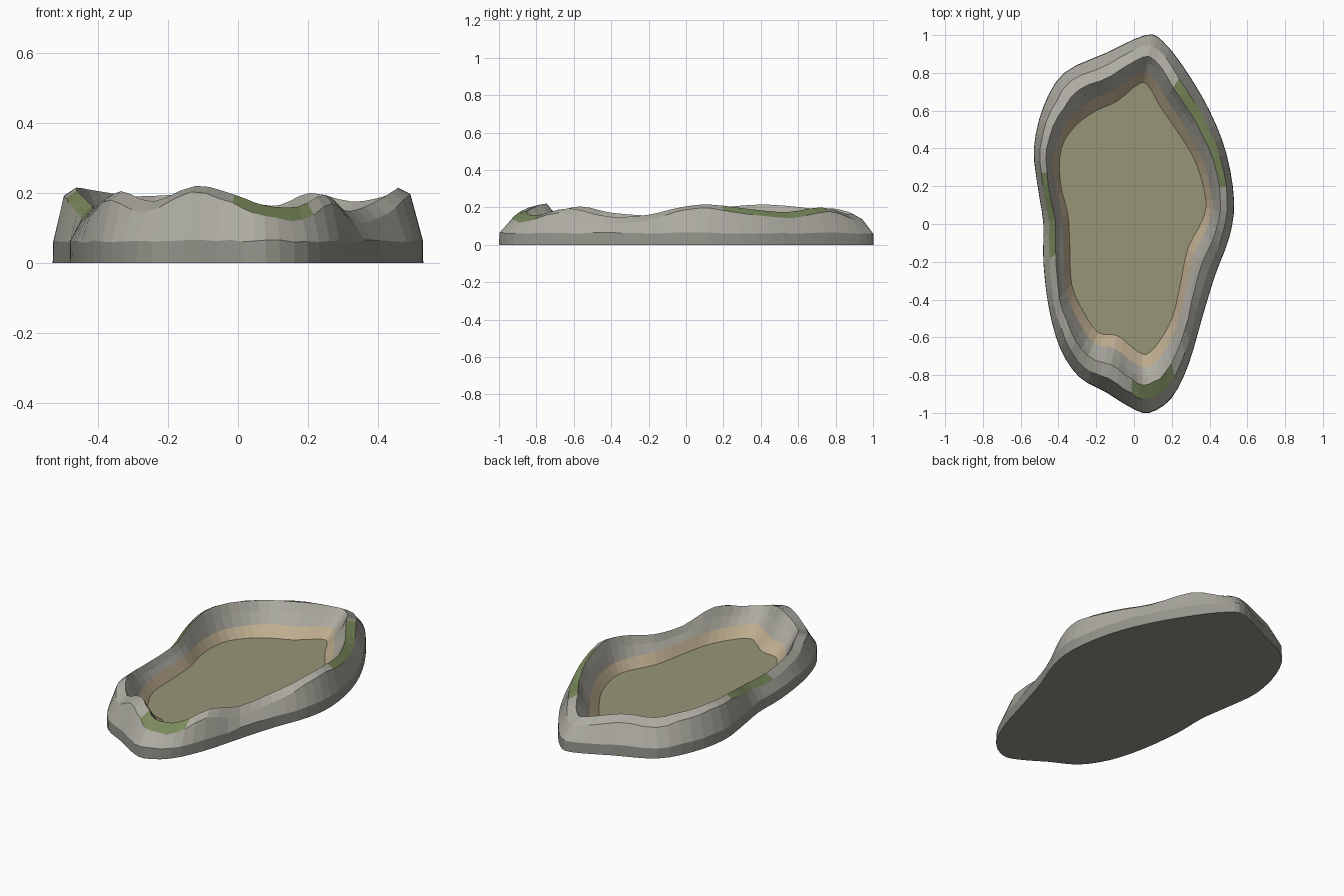
import bpy, bmesh, random
from mathutils import Vector

if "Cube" in bpy.data.objects:
    bpy.data.objects.remove(bpy.data.objects["Cube"])

random.seed(4)
SUB = 3  # segments between control points

# Control stations going clockwise from the back: outer x, y, floor x, y, crest height
stations = [
    (.06, 1.0, .03, .745, .17), (.15, .97, .08, .725, .165), (.27, .82, .14, .62, .20),
    (.40, .60, .24, .475, .175), (.49, .37, .33, .32, .19), (.53, .12, .38, .13, .215),
    (.505, -.07, .36, .015, .20), (.43, -.27, .285, -.13, .16), (.36, -.50, .245, -.32, .15),
    (.29, -.74, .205, -.49, .195), (.20, -.92, .135, -.62, .16), (.08, -1.0, .065, -.69, .165),
    (-.02, -.97, 0, -.66, .195), (-.15, -.89, -.09, -.59, .22), (-.29, -.81, -.19, -.575, .175),
    (-.39, -.66, -.27, -.46, .205), (-.45, -.45, -.33, -.32, .17), (-.48, -.2, -.34, -.12, .155),
    (-.48, 0, -.35, .05, .165), (-.51, .2, -.39, .22, .20), (-.53, .40, -.385, .40, .215),
    (-.48, .62, -.31, .52, .205), (-.37, .80, -.20, .60, .19), (-.15, .905, -.09, .65, .195),
]
moss_spans = [(2, 4.4), (9.6, 12), (17, 19.3)]
FLOOR_Z = .03


def material(name, rgb):
    m = bpy.data.materials.new(name)
    m.diffuse_color = (*rgb, 1)
    m.use_nodes = True
    m.node_tree.nodes["Principled BSDF"].inputs["Base Color"].default_value = m.diffuse_color
    return m


rock = material("rock", (.42, .41, .36))
dark = material("base_rock", (.30, .30, .265))
moss = material("moss", (.20, .26, .11))
sand = material("sand", (.52, .42, .28))
bed = material("pool_bed", (.31, .30, .18))


def catmull(i, t):
    """Smooth closed interpolation of all station values."""
    n = len(stations)
    p = [stations[(i + k) % n] for k in (-1, 0, 1, 2)]
    return [.5 * (2 * b + (c - a) * t + (2 * a - 5 * b + 4 * c - d) * t * t
                  + (3 * b - a - 3 * c + d) * t ** 3) for a, b, c, d in zip(*p)]


samples = [catmull(i, k / SUB) for i in range(len(stations)) for k in range(SUB)]
N = len(samples)


def section(ox, oy, fx, fy, h):
    """Cross-section of the bank, from the outer foot to the pool bed."""
    def at(t, z):
        return Vector((ox + (fx - ox) * t, oy + (fy - oy) * t, z))
    j = random.uniform(-1, 1)
    edge = max(.1, 1.25 * h - .075) + j * .004
    return [at(0, 0), at(.01, .062 + .004 * j), at(.23 + .02 * j, edge),
            at(.47 + .02 * j, h), at(.60, h * .68 + .012), at(.77, .085), at(1, FLOOR_Z)]


def finish(bm, name, mats):
    bmesh.ops.recalc_face_normals(bm, faces=bm.faces)
    me = bpy.data.meshes.new(name)
    bm.to_mesh(me)
    bm.free()
    for m in mats:
        me.materials.append(m)
    ob = bpy.data.objects.new(name, me)
    bpy.context.collection.objects.link(ob)
    return ob


# Rocky bank: cross-sections bridged around the loop, closed by underside and bed
bm = bmesh.new()
cols = [[bm.verts.new(p) for p in section(*s)] for s in samples]
band_mats = [1, 0, 0, 0, 0, 3]
for i in range(N):
    a, b = cols[i], cols[(i + 1) % N]
    pos = i / SUB
    mossy = any(lo <= pos < hi for lo, hi in moss_spans)
    for k in range(6):
        f = bm.faces.new((a[k], b[k], b[k + 1], a[k + 1]))
        f.material_index = 2 if mossy and k == 2 else band_mats[k]
bm.faces.new([c[0] for c in cols]).material_index = 1
bm.faces.new([c[-1] for c in cols]).material_index = 4
finish(bm, "rock_pool_bank", [rock, dark, moss, sand, bed])
